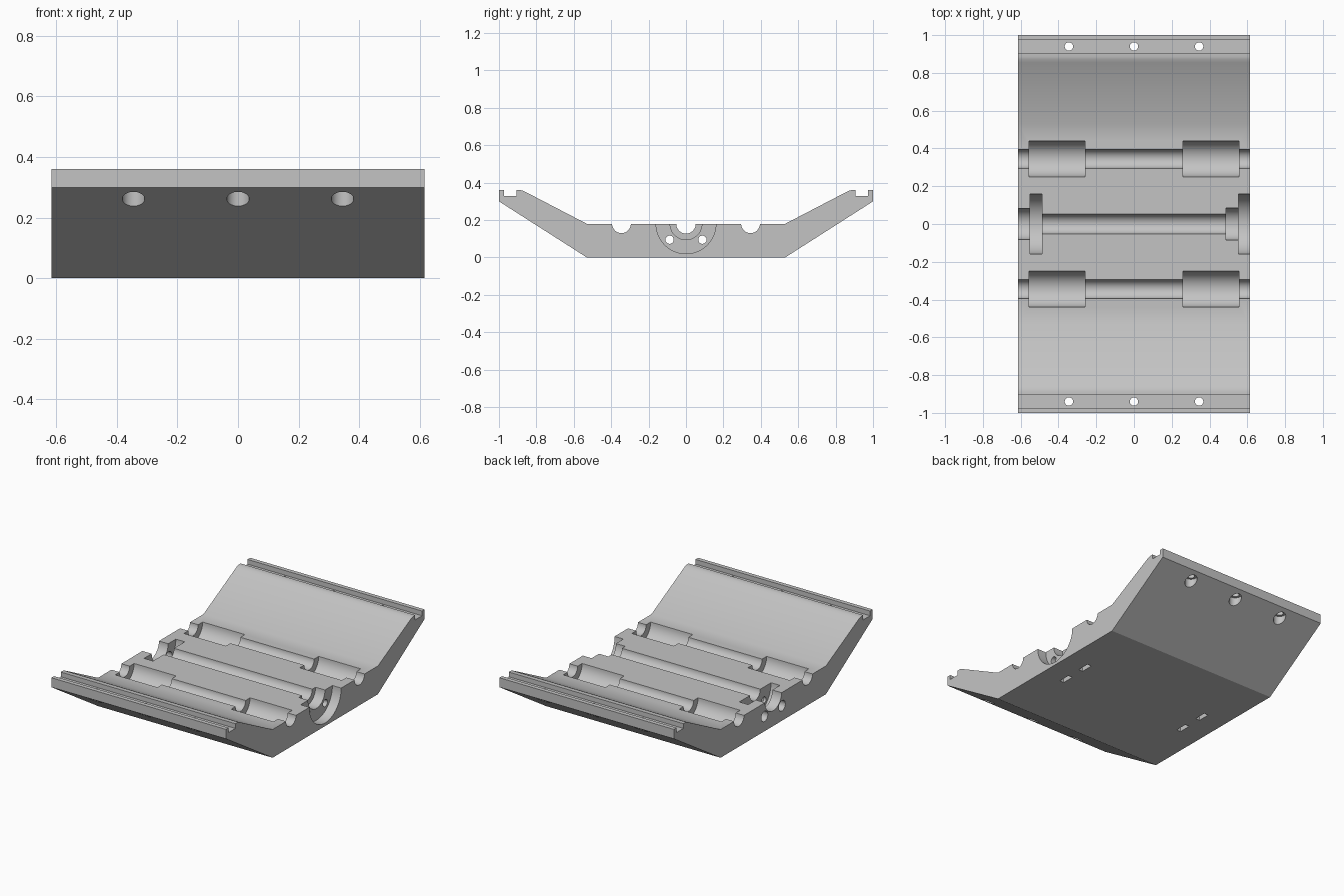
import bpy, bmesh, math
from mathutils import Matrix

cube = bpy.data.objects.get("Cube")
if cube:
    bpy.data.objects.remove(cube, do_unlink=True)

HALF = 0.615   # half width along x
DECK = 0.18    # height of the flat deck

grey = bpy.data.materials.new("light grey")
grey.use_nodes = True
colour = (0.55, 0.55, 0.55, 1)
grey.diffuse_color = colour
grey.node_tree.nodes["Principled BSDF"].inputs["Base Color"].default_value = colour


def make_object(name, bm):
    bmesh.ops.recalc_face_normals(bm, faces=bm.faces)
    mesh = bpy.data.meshes.new(name)
    bm.to_mesh(mesh)
    bm.free()
    mesh.materials.append(grey)
    obj = bpy.data.objects.new(name, mesh)
    bpy.context.collection.objects.link(obj)
    return obj


def stepped_rod(name, steps, origin, vertical=False, sides=48):
    """Turned cutter from (position, radius) steps along x, or along z."""
    bm = bmesh.new()
    rings = []
    for along, r in steps:
        angles = [2 * math.pi * i / sides for i in range(sides)]
        rings.append([bm.verts.new((along, r * math.cos(a), r * math.sin(a))) for a in angles])
    for a, b in zip(rings, rings[1:]):
        for i in range(sides):
            j = (i + 1) % sides
            bm.faces.new((a[i], a[j], b[j], b[i]))
    bm.faces.new(rings[0])
    bm.faces.new(rings[-1])
    if vertical:
        bm.transform(Matrix.Rotation(-math.pi / 2, 4, 'Y'))
    bm.transform(Matrix.Translation(origin))
    return make_object(name, bm)


def box(name, centre, size):
    bm = bmesh.new()
    bmesh.ops.create_cube(bm, size=1)
    bm.transform(Matrix.Translation(centre) @ Matrix.Diagonal((*size, 1)))
    return make_object(name, bm)


# Body: mirrored winged profile with a slot along each rim
half = [(0.53, 0), (1, 0.3), (1, 0.36), (0.973, 0.36), (0.973, 0.33), (0.905, 0.33),
        (0.905, 0.36), (0.885, 0.36), (0.872, 0.357), (0.855, 0.349), (0.53, DECK)]
profile = half + [(-y, z) for y, z in reversed(half)]
bm = bmesh.new()
face = bm.faces.new([bm.verts.new((-HALF, y, z)) for y, z in profile])
side = bmesh.ops.extrude_face_region(bm, geom=[face])
new_verts = [g for g in side["geom"] if isinstance(g, bmesh.types.BMVert)]
bmesh.ops.translate(bm, verts=new_verts, vec=(2 * HALF, 0, 0))
body = make_object("roller_tray", bm)

cutters = []

# Centre shaft groove with end flange pockets
cutters.append(stepped_rod("centre_groove_cutter", [
    (-0.7, 0.083), (-0.55, 0.083), (-0.55, 0.16), (-0.487, 0.16), (-0.487, 0.052),
    (0.487, 0.052), (0.487, 0.085), (0.553, 0.085), (0.553, 0.16), (0.7, 0.16)],
    (0, 0, DECK), sides=64))

for s in (-1, 1):
    # Outer shaft grooves with wide roller pockets
    cutters.append(stepped_rod("roller_groove_cutter", [
        (-0.7, 0.05), (-0.557, 0.05), (-0.557, 0.095), (-0.26, 0.095), (-0.26, 0.05),
        (0.26, 0.05), (0.26, 0.095), (0.557, 0.095), (0.557, 0.05), (0.7, 0.05)],
        (0, s * 0.345, DECK)))
    # Long bolt holes beside the centre shaft
    cutters.append(stepped_rod("bolt_hole_cutter", [
        (-0.7, 0.033), (-0.52, 0.033), (-0.52, 0.022), (0.7, 0.022)],
        (0, s * 0.088, 0.095), sides=32))
    # Nut slots in the underside
    for x in (-0.455, 0.455):
        cutters.append(box("nut_slot_cutter", (x, s * 0.088, 0.04), (0.03, 0.08, 0.18)))
    # Counterbored rim holes
    for x in (-0.345, 0, 0.345):
        cutters.append(stepped_rod("rim_hole_cutter", [
            (0.1, 0.037), (0.295, 0.037), (0.295, 0.022), (0.5, 0.022)],
            (x, s * 0.94, 0), vertical=True, sides=32))

bpy.context.view_layer.objects.active = body
for cutter in cutters:
    cutter.hide_render = True
    mod = body.modifiers.new("cut", 'BOOLEAN')
    mod.operation = 'DIFFERENCE'
    mod.solver = 'EXACT'
    mod.object = cutter
    bpy.ops.object.modifier_apply(modifier=mod.name)
    bpy.data.objects.remove(cutter, do_unlink=True)

bpy.ops.object.select_all(action='DESELECT')
body.select_set(True)
bpy.ops.object.shade_smooth_by_angle(angle=math.radians(30))
